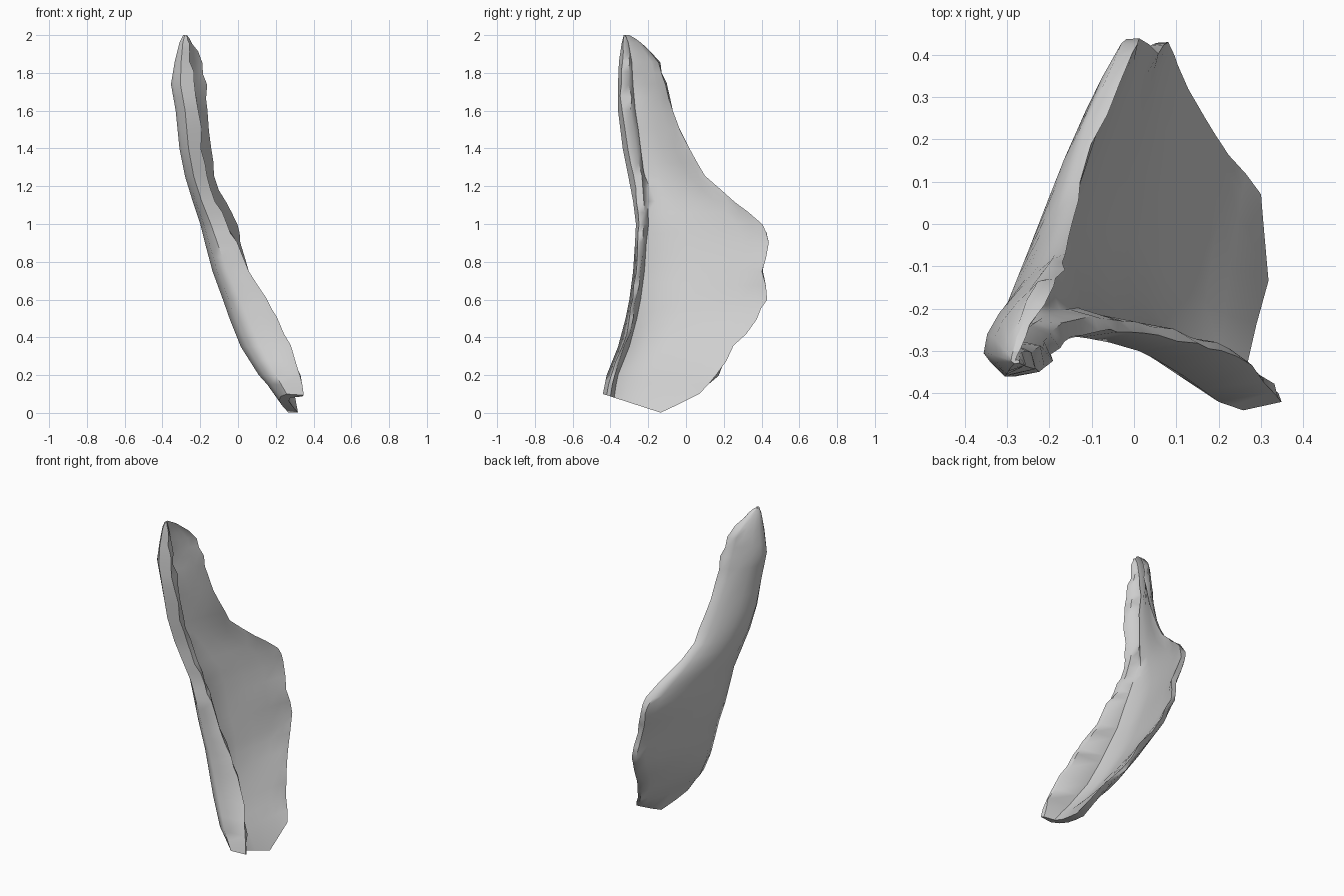
import bpy, bmesh, math, random

cube = bpy.data.objects.get("Cube")
if cube:
    bpy.data.objects.remove(cube, do_unlink=True)
random.seed(4)

# Pale grey material
GREY = (0.62, 0.62, 0.62, 1)
mat = bpy.data.materials.new("pale grey")
mat.use_nodes = True
mat.diffuse_color = GREY
bsdf = next(n for n in mat.node_tree.nodes if n.type == 'BSDF_PRINCIPLED')
bsdf.inputs["Base Color"].default_value = GREY
bsdf.inputs["Roughness"].default_value = 0.8

# Stations: height, front y, back y, outer x, lip x, back edge outer x, back edge inner x
STATIONS = [
    (2.00, -.33, -.30, -.29, -.27, -.285, -.27),
    (1.96, -.34, -.23, -.31, -.265, -.265, -.24),
    (1.86, -.355, -.14, -.335, -.25, -.225, -.195),
    (1.74, -.36, -.11, -.355, -.23, -.20, -.17),
    (1.60, -.36, -.07, -.33, -.205, -.195, -.165),
    (1.40, -.335, .01, -.31, -.19, -.165, -.135),
    (1.25, -.305, .10, -.28, -.165, -.15, -.12),
    (1.12, -.28, .26, -.24, -.12, -.105, -.07),
    (1.00, -.265, .40, -.20, -.06, -.045, -.01),
    (0.90, -.27, .44, -.175, -.01, -.02, .02),
    (0.75, -.28, .41, -.135, .06, .02, .05),
    (0.60, -.30, .43, -.08, .15, .055, .08),
    (0.50, -.32, .375, -.045, .20, .07, .10),
    (0.35, -.36, .25, .015, .275, .13, .165),
    (0.20, -.42, .165, .11, .335, .20, .23),
    (0.10, -.44, .07, .20, .345, .275, .30),
]


def section(z, yf, yb, xo, xl, xbo, xbi):
    """Closed hooked outline: lip, rounded front wall, outer skin, inner skin."""
    w, h = yb - yf, xl - xo
    s = min(1, w / 0.3)
    th = min(0.05, 0.5 * h)
    # The rolled lip is thicker in the upper half
    lip = s * (0.04 + 0.035 * min(1, max(0, (z - 0.9) / 0.5)))

    def skin(t, x0, x1, power):
        return (x0 + (x1 - x0) * ((t - 0.22) / 0.78) ** power, yf + t * w, z)

    ts = (0.22, 0.4, 0.6, 0.8, 0.92, 1.0)
    pts = [(xl, yf + 0.02 * s, z), (xo + 0.4 * h, yf, z),
           (xo + 0.13 * h, yf + 0.04 * s, z)]
    pts += [skin(t, xo, xbo, 2.0) for t in ts]
    pts += [skin(t, xo + th, xbi, 1.4) for t in reversed(ts)]
    pts += [(xo + 0.13 * h + th, yf + lip + 0.02 * s, z),
            (xl - 0.01 * s, yf + lip, z)]
    return pts


def dip(p):
    """Drop the last outline to a blunt point at the foot."""
    x, y, z = p
    low = 0.1 * (-0.13 - y) / 0.31 if y < -0.13 else 0.1 * (y + 0.13) / 0.2
    return (x + 0.5 * (z - low), y, max(0, low))


# Add a station halfway between each neighbouring pair
rows = [STATIONS[0]]
for a, b in zip(STATIONS, STATIONS[1:]):
    rows += [tuple((p + q) / 2 for p, q in zip(a, b)), b]

# Loft the shell, with slightly ragged lip and back edge
bm = bmesh.new()
rings = []
for r, row in enumerate(rows):
    pts = section(*row)
    if r == len(rows) - 1:
        pts = [dip(p) for p in pts]
    ragged = {0, 8, 9, len(pts) - 1}
    ring = []
    for i, p in enumerate(pts):
        k = 0.008 if i in ragged and 1 < r < len(rows) - 2 else 0
        ring.append(bm.verts.new([c + random.uniform(-k, k) for c in p]))
    rings.append(ring)
n = len(rings[0])
for a, b in zip(rings, rings[1:]):
    for i in range(n):
        j = (i + 1) % n
        bm.faces.new((a[i], a[j], b[j], b[i]))
bm.faces.new(rings[0])
# Close the foot with a strip between outer and inner skin
foot = rings[-1]
for i in range(n // 2):
    a, b, c, d = foot[i], foot[i + 1], foot[n - 2 - i], foot[n - 1 - i]
    bm.faces.new((a, b, c, d) if b is not c else (a, b, d))
bmesh.ops.recalc_face_normals(bm, faces=bm.faces[:])

mesh = bpy.data.meshes.new("curved_shard")
bm.to_mesh(mesh)
bm.free()
mesh.materials.append(mat)
shard = bpy.data.objects.new("curved_shard", mesh)
bpy.context.collection.objects.link(shard)

# Smooth skin with sharp broken edges
bpy.ops.object.select_all(action='DESELECT')
shard.select_set(True)
bpy.context.view_layer.objects.active = shard
bpy.ops.object.shade_smooth_by_angle(angle=math.radians(50))
